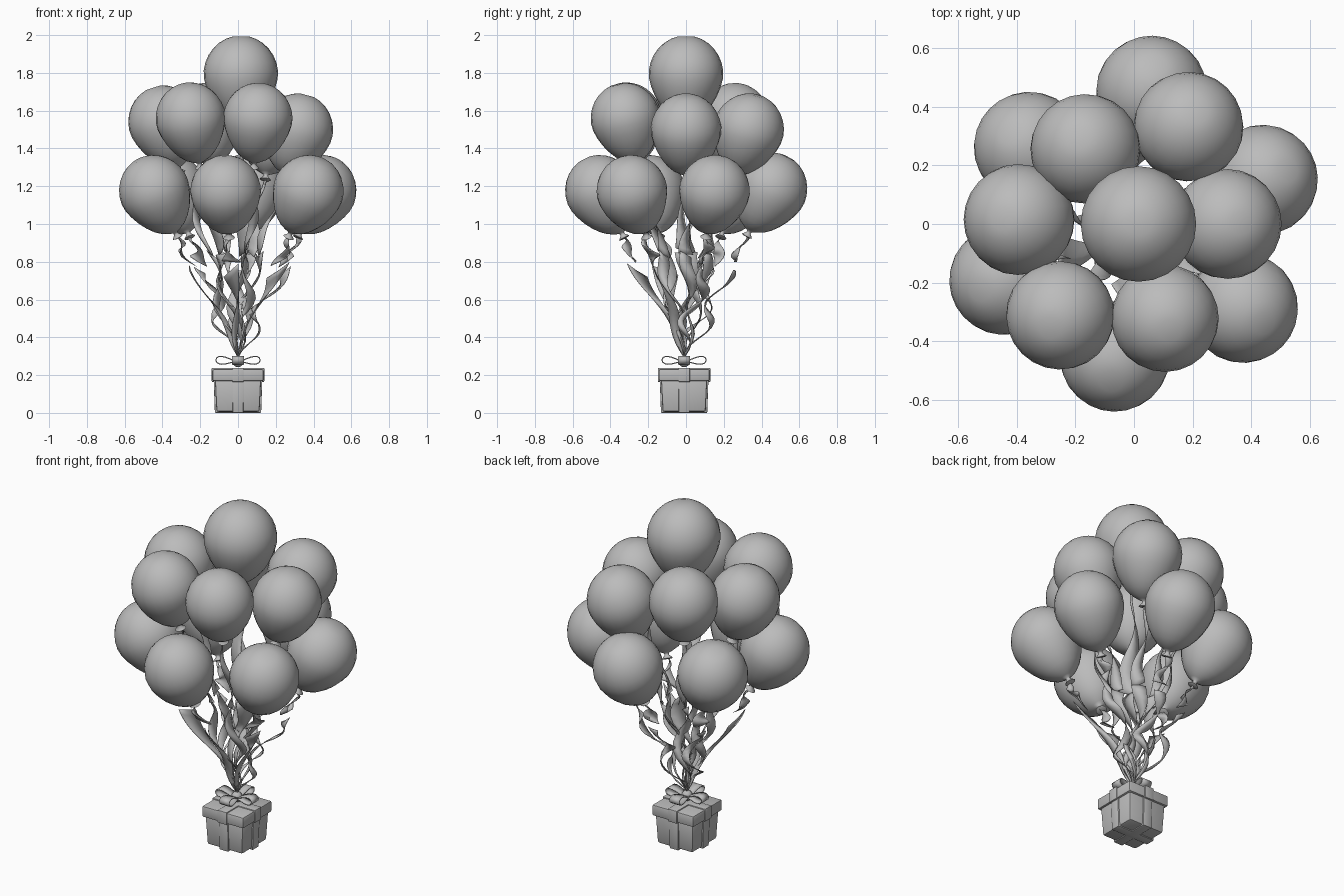
import bpy, bmesh, math, random
from mathutils import Vector

if "Cube" in bpy.data.objects:
    bpy.data.objects.remove(bpy.data.objects["Cube"])

random.seed(4)
grey = bpy.data.materials.new("light_grey")
grey.diffuse_color = (0.5, 0.5, 0.5, 1)
grey.use_nodes = True
grey.node_tree.nodes["Principled BSDF"].inputs["Base Color"].default_value = grey.diffuse_color
BASE = Vector((0, -0.01, 0.3))


def finish(bm, name, angle=40):
    me = bpy.data.meshes.new(name)
    bm.to_mesh(me)
    bm.free()
    ob = bpy.data.objects.new(name, me)
    bpy.context.collection.objects.link(ob)
    me.materials.append(grey)
    bpy.ops.object.select_all(action='DESELECT')
    ob.select_set(True)
    bpy.context.view_layer.objects.active = ob
    bpy.ops.object.shade_smooth_by_angle(angle=math.radians(angle))
    return ob


def grid_faces(bm, rows, closed):
    n = len(rows[0])
    for a, b in zip(rows, rows[1:]):
        for j in range(n if closed else n - 1):
            k = (j + 1) % n
            bm.faces.new((a[j], b[j], b[k], a[k]))


def balloon(centre, r, name):
    """Pear-shaped lathe whose neck points at the gift; returns the knot point."""
    axis = (centre - BASE).normalized()
    rot = Vector((0, 0, 1)).rotation_difference(axis)
    prof = []
    for i in range(1, 15):
        t = math.pi * i / 15
        low = max(0, -math.cos(t))
        prof.append((math.sin(t) * (1 - 0.1 * low), math.cos(t) * (1.05 + 0.23 * low)))
    prof += [(0.07, -1.30), (0.06, -1.35), (0.16, -1.45), (0.12, -1.47)]  # neck and flared lip
    bm = bmesh.new()
    rows = [[bm.verts.new(centre + rot @ Vector((p * r * math.cos(j * math.tau / 24),
                                                 p * r * math.sin(j * math.tau / 24), z * r)))
             for j in range(24)] for p, z in prof]
    grid_faces(bm, rows, True)
    bm.faces.new(rows[0])
    bm.faces.new(rows[-1])
    bmesh.ops.recalc_face_normals(bm, faces=bm.faces[:])
    finish(bm, name, 60)
    return centre - axis * r * 1.4


def streamer(p0, p1, w0, w1, turns, amp, twist, name, phase=0.0, steps=14):
    """Curling strip of thin ribbon from p0 to p1."""
    az = math.atan2(p0.y, p0.x)
    out = Vector((math.cos(az), math.sin(az), 0))
    side = Vector((-math.sin(az), math.cos(az), 0))
    bm = bmesh.new()
    rows = []
    for i in range(steps + 1):
        t = i / steps
        a = phase + turns * math.tau * t
        c = p0.lerp(p1, t) + (out * math.cos(a) + side * math.sin(a)) * amp * math.sin(math.pi * t)
        b = phase + twist * math.tau * t
        d = side * math.cos(b) + (out * 0.8 + Vector((0, 0, 0.6))) * math.sin(b)
        h = d * (w0 + (w1 - w0) * t) / 2
        rows.append([bm.verts.new(c - h), bm.verts.new(c + out * 0.006), bm.verts.new(c + h)])
    grid_faces(bm, rows, False)
    ob = finish(bm, name, 50)
    sol = ob.modifiers.new("thickness", 'SOLIDIFY')
    sol.thickness = 0.003
    sol.offset = 0


def block(sx, sy, z0, z1, name, bevel=0.008, taper=1.0):
    bm = bmesh.new()
    bmesh.ops.create_cube(bm, size=1)
    for v in bm.verts:
        k = taper if v.co.z < 0 else 1
        v.co = Vector((v.co.x * sx * k, v.co.y * sy * k - 0.01, z0 if v.co.z < 0 else z1))
    bmesh.ops.bevel(bm, geom=bm.edges[:], offset=bevel, segments=2, affect='EDGES', profile=0.5)
    finish(bm, name)


# balloons: x, y, z, radius
TOP = [(0.015, 0.0, 1.79, 0.198)]
MIDDLE = [(0.185, 0.33, 1.495, 0.188), (-0.165, 0.255, 1.55, 0.188), (-0.39, 0.015, 1.535, 0.19),
          (-0.25, -0.31, 1.555, 0.186), (0.105, -0.32, 1.555, 0.184), (0.315, 0.0, 1.495, 0.188)]
LOWER = [(0.06, 0.45, 1.18, 0.19), (-0.355, 0.26, 1.175, 0.19), (-0.44, -0.19, 1.17, 0.188),
         (-0.065, -0.45, 1.17, 0.188), (0.37, -0.285, 1.17, 0.188), (0.437, 0.15, 1.17, 0.188)]

for x, y, z, r in TOP:
    k = balloon(Vector((x, y, z)), r, "top_balloon")
    streamer(k, Vector((0.03, 0, 0.85)), 0.015, 0.13, 1.0, 0.03, 0.4, "top_streamer_upper")
    streamer(Vector((0.03, 0, 0.85)), BASE, 0.12, 0.012, 1.0, 0.05, 0.5, "top_streamer_lower")

for i, (x, y, z, r) in enumerate(MIDDLE):
    k = balloon(Vector((x, y, z)), r, f"middle_balloon_{i}")
    mid = Vector((k.x * 0.45, k.y * 0.45, 0.84))
    streamer(k, mid, 0.012, 0.08, 0.8, 0.03, 0.6, f"middle_streamer_upper_{i}", i * 1.1)
    streamer(mid, BASE, 0.08, 0.01, 1.2, 0.05, 0.7, f"middle_streamer_lower_{i}", i * 1.1)

for i, (x, y, z, r) in enumerate(LOWER):
    k = balloon(Vector((x, y, z)), r, f"lower_balloon_{i}")
    end = Vector((k.x * 0.8, k.y * 0.8, 0.80))
    start = Vector((k.x * 0.78, k.y * 0.78, 0.755))
    streamer(k, end, 0.025, 0.10, 0.8, 0.025, 0.5, f"lower_streamer_upper_{i}", i)
    if i in (2, 3, 4):     # wide front sheets
        streamer(start, BASE, 0.15, 0.012, 0.6, 0.035, 0.25, f"lower_streamer_sheet_{i}", 0.3 * i)
    else:                  # narrow curls
        streamer(start, BASE, 0.07, 0.012, 1.5, 0.06, 1.2, f"lower_streamer_curl_{i}", i, 24)

# gift box with lid and crossed bands
block(0.245, 0.245, 0.006, 0.18, "gift_box", 0.01, 0.93)
block(0.268, 0.268, 0.168, 0.232, "gift_lid", 0.008)
for name, sx, sy in (("band_front_back", 0.06, 1), ("band_sides", 1, 0.06)):
    def size(s, wide):
        return wide if s == 1 else s
    block(size(sx, 0.258), size(sy, 0.258), 0.0, 0.18, name + "_body", 0.004, 0.95)
    block(size(sx, 0.278), size(sy, 0.278), 0.164, 0.238, name + "_lid", 0.004)

# bow: four ribbon loops and a knot
for i in range(4):
    a = i * math.pi / 2
    out, side = Vector((math.cos(a), math.sin(a), 0)), Vector((-math.sin(a), math.cos(a), 0))
    bm = bmesh.new()
    rows = []
    for j in range(17):
        t = math.tau * j / 16
        c = Vector((0, -0.01, 0.27)) + out * (0.065 - 0.055 * math.cos(t))
        c.z += 0.034 * math.sin(t) * (0.6 - 0.4 * math.cos(t)) + 0.01 * math.sin(t / 2)
        w = 0.018 + 0.014 * math.sin(t / 2)
        rows.append([bm.verts.new(c - side * w), bm.verts.new(c + side * w)])
    grid_faces(bm, rows, False)
    ob = finish(bm, f"bow_loop_{i}")
    ob.modifiers.new("thickness", 'SOLIDIFY').thickness = 0.006
bm = bmesh.new()
bmesh.ops.create_uvsphere(bm, u_segments=12, v_segments=8, radius=0.03)
for v in bm.verts:
    v.co += Vector((0, -0.01, 0.272))
finish(bm, "bow_knot")
